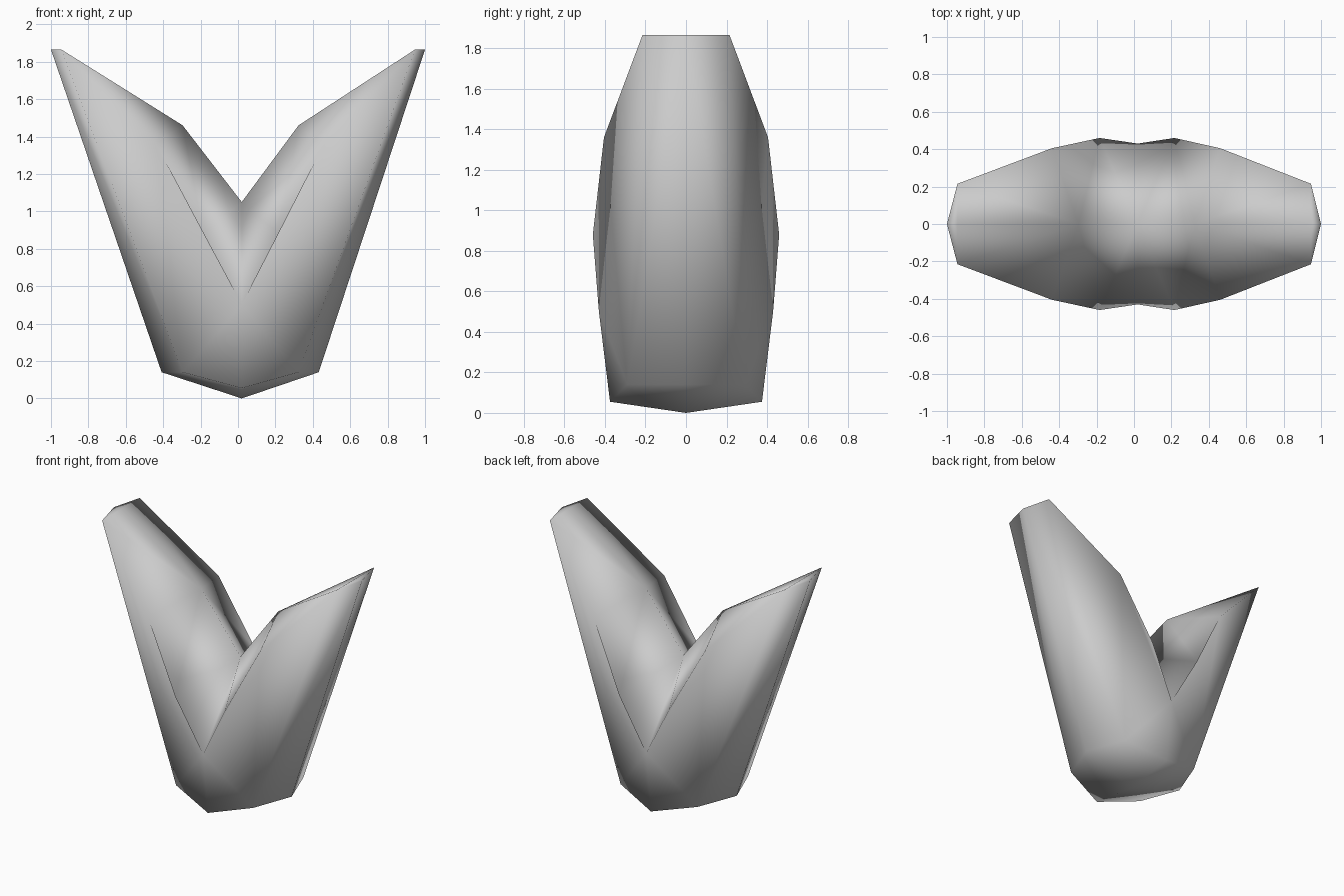
import bpy
import bmesh

cube = bpy.data.objects.get("Cube")
if cube:
    bpy.data.objects.remove(cube, do_unlink=True)

# Plain grey material
grey = bpy.data.materials.new("plain grey")
grey.use_nodes = True
colour = (0.6, 0.6, 0.6, 1)
grey.diffuse_color = colour
bsdf = grey.node_tree.nodes["Principled BSDF"]
bsdf.inputs["Base Color"].default_value = colour
bsdf.inputs["Roughness"].default_value = 0.6

# Corner points of one quarter of the body
points = {
    "tip": (1, 0, 1.865), "tip_side": (0.945, 0.215, 1.865),
    "ridge": (0.31, 0, 1.46), "saddle": (0, 0, 1.05),
    "rim_high": (0.45, 0.405, 1.36), "rim_mid": (0.2, 0.46, 0.88),
    "notch": (0, 0.43, 0.5), "base_side": (0, 0.375, 0.055),
    "base": (0, 0, 0), "heel": (0.42, 0, 0.14), "heel_side": (0.31, 0.29, 0.14),
    "tip_mid": (0.945, 0, 1.865),
}
faces = [
    "tip tip_side heel_side heel",          # outer back of the lobe
    "tip tip_mid tip_side",                 # end cap
    "heel_side tip_side rim_high",          # flank
    "heel_side rim_high notch",
    "heel_side notch base_side",
    "rim_high rim_mid notch",               # folded edge
    "tip_mid ridge tip_side",               # inner side
    "tip_side ridge rim_high",
    "ridge rim_mid rim_high",
    "ridge saddle rim_mid",
    "saddle notch rim_mid",                 # valley
    "base base_side heel_side heel",        # underside
]

# Mirror the quarter into all four, then weld the seams
bm = bmesh.new()
for sx in (1, -1):
    for sy in (1, -1):
        verts = {n: bm.verts.new((x * sx, y * sy, z)) for n, (x, y, z) in points.items()}
        for face in faces:
            bm.faces.new([verts[n] for n in face.split()])
bmesh.ops.remove_doubles(bm, verts=bm.verts[:], dist=0.001)
mids = [e for e in bm.edges if all(abs(v.co.z - 1.865) < 0.001 for v in e.verts)
        and abs(e.verts[0].co.y) + abs(e.verts[1].co.y) < 0.001]
bmesh.ops.dissolve_edges(bm, edges=mids, use_verts=False)
bmesh.ops.recalc_face_normals(bm, faces=bm.faces[:])

# The middle sits slightly to one side
for v in bm.verts:
    v.co.x += 0.02 * (1 - abs(v.co.x))

mesh = bpy.data.meshes.new("forked_body")
bm.to_mesh(mesh)
bm.free()
mesh.materials.append(grey)
mesh.shade_smooth()
body = bpy.data.objects.new("forked_body", mesh)
bpy.context.collection.objects.link(body)
